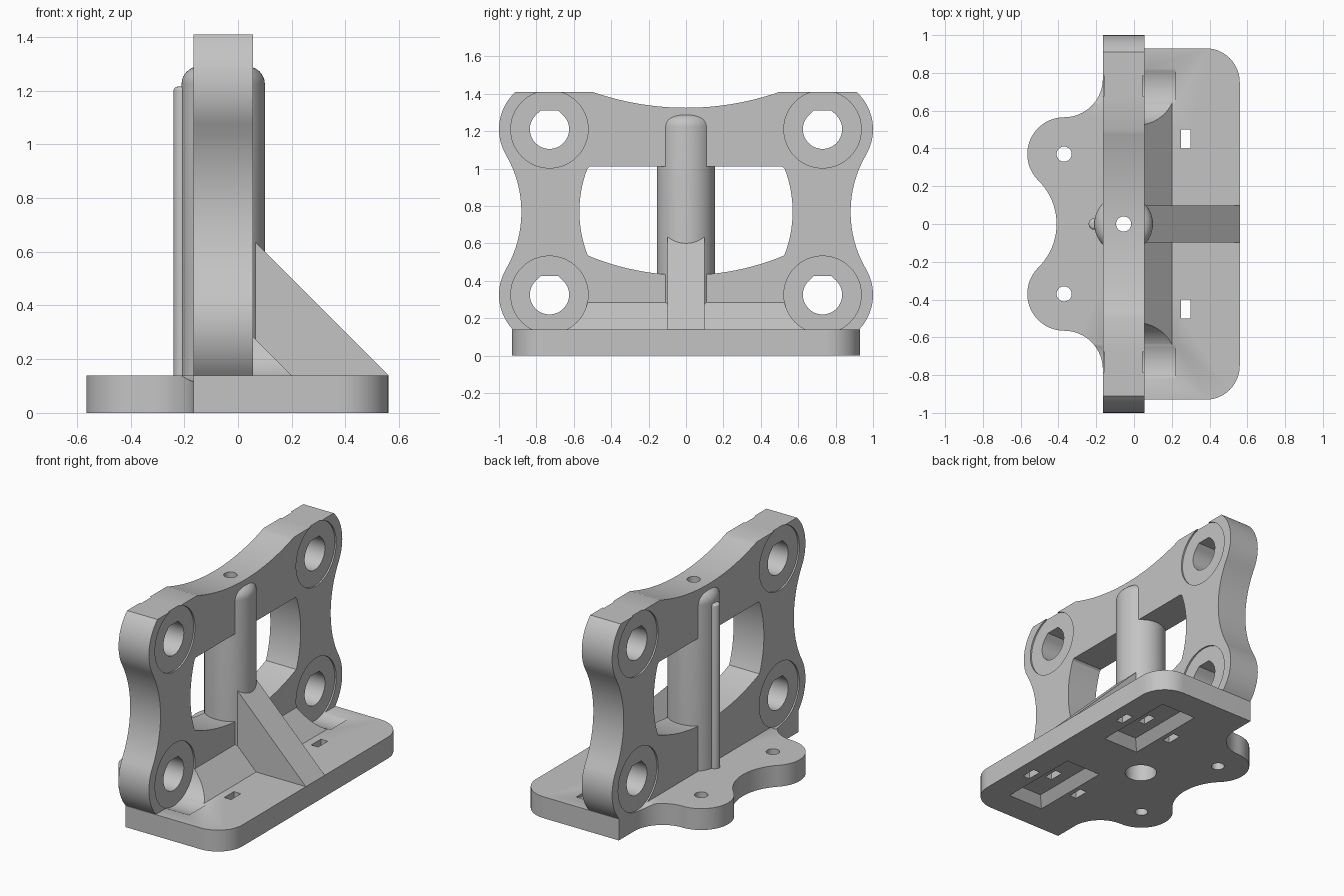
import bpy, bmesh, math

if "Cube" in bpy.data.objects:
    bpy.data.objects.remove(bpy.data.objects["Cube"])

grey = bpy.data.materials.new("plain grey")
grey.use_nodes = True
grey.diffuse_color = (0.55, 0.55, 0.55, 1)
grey.node_tree.nodes["Principled BSDF"].inputs["Base Color"].default_value = grey.diffuse_color

PLACE = {
    "x": lambda p, h: (h, p[0], p[1]),   # profile in (y, z)
    "y": lambda p, h: (p[0], h, p[1]),   # profile in (x, z)
    "z": lambda p, h: (p[1], p[0], h),   # profile in (y, x)
}


def finish(name, bm):
    bmesh.ops.recalc_face_normals(bm, faces=bm.faces[:])
    mesh = bpy.data.meshes.new(name)
    bm.to_mesh(mesh)
    bm.free()
    mesh.materials.append(grey)
    obj = bpy.data.objects.new(name, mesh)
    bpy.context.scene.collection.objects.link(obj)
    return obj


def prism(name, pts, axis, lo, hi, far_pts=None):
    """Extrude a profile along an axis, optionally to a different far profile."""
    bm = bmesh.new()
    a = [bm.verts.new(PLACE[axis](p, lo)) for p in pts]
    b = [bm.verts.new(PLACE[axis](p, hi)) for p in (far_pts or pts)]
    bm.faces.new(a)
    bm.faces.new(b)
    for i in range(len(a)):
        bm.faces.new((a[i - 1], a[i], b[i], b[i - 1]))
    return finish(name, bm)


def lathe(name, profile, x, y, steps=64):
    """Spin an (r, z) profile that starts and ends on the vertical axis."""
    bm = bmesh.new()
    vs = [bm.verts.new((x + r, y, z)) for r, z in profile]
    es = [bm.edges.new(pair) for pair in zip(vs, vs[1:])]
    bmesh.ops.spin(bm, geom=vs + es, cent=(x, y, 0), axis=(0, 0, 1),
                   angle=math.tau, steps=steps)
    bmesh.ops.remove_doubles(bm, verts=bm.verts[:], dist=1e-5)
    return finish(name, bm)


def arc(cx, cy, r, start, end, n=16):
    angles = [math.radians(start + (end - start) * i / n) for i in range(n + 1)]
    return [(cx + r * math.cos(t), cy + r * math.sin(t)) for t in angles]


def circle(cx, cy, r, n=48):
    return arc(cx, cy, r, 0, 360, n)[:-1]


def rect(cx, cy, w, h):
    return [(cx - w, cy - h), (cx + w, cy - h), (cx + w, cy + h), (cx - w, cy + h)]


def mirrored(half):
    return half + [(-a, b) for a, b in reversed(half) if a > 1e-6]


def cut(obj, cutters):
    bpy.context.view_layer.objects.active = obj
    for c in cutters:
        m = obj.modifiers.new("cut", "BOOLEAN")
        m.operation, m.solver, m.object = "DIFFERENCE", "EXACT", c
        bpy.ops.object.modifier_apply(modifier=m.name)


FRONT, BACK = -0.165, 0.055      # faces of the upright plate
AXIS = -0.055                    # column axis
BASE = 0.14                      # base thickness
HOLE_Y, LOW, HIGH = 0.73, 0.325, 1.21

# Base with two rounded ears
base = prism("base", mirrored(
    arc(0, -0.734, 0.324, 90, 44.5)
    + arc(0.37, -0.37, 0.195, 224.5, 360, 24)[1:]
    + arc(0.77, -0.37, 0.205, 180, 90)[1:]
    + [(0.93, FRONT)]
    + arc(0.75, 0.38, 0.18, 0, 90)), "z", 0, BASE)

# Upright plate with four lobed corners
plate = prism("upright_plate", mirrored(
    arc(HOLE_Y, LOW, 0.27, -43.3, 30.3)
    + arc(1.486, 0.7675, 0.606, 210.3, 149.7)[1:]
    + arc(HOLE_Y, HIGH, 0.27, -30.3, 47.8)[1:]
    + arc(0, 2.838, 1.513, -70.7, -90)), "x", FRONT, BACK)

# Central column with rounded top, and the thin rod beside it
column = lathe("column", [(0, 0.05), (0.155, 0.05)]
               + arc(0.09, 1.225, 0.065, 0, 90, 8) + [(0, 1.29)], AXIS, 0)
rod = lathe("thin_rod", [(0, 0.1), (0.03, 0.1)]
            + arc(0.015, 1.2, 0.015, 0, 90, 6) + [(0, 1.215)], -0.21, 0, 32)

# Diagonal brace and low sloped rib behind the plate
brace = prism("brace", [(0.05, 0.1), (0.56, 0.1), (0.56, BASE), (0.05, 0.65)],
              "y", -0.098, 0.098)
rib = prism("rib", [(0.05, 0.1), (0.2, 0.1), (0.2, BASE), (0.05, 0.29)],
            "y", -HOLE_Y, HOLE_Y)

# Cutters
window = prism("window_cutter", mirrored(
    arc(0, 1.795, 1.365, -90, -67.4)
    + arc(-0.066, 0.77, 0.636, -21.7, 21.2)[1:]
    + [(0.515, 1.01)]), "x", -1, 1)
bore = lathe("bore_cutter", [(0, -0.1), (0.097, -0.1), (0.097, 1.2),
                             (0.04, 1.2), (0.04, 1.6), (0, 1.6)], AXIS, 0, 48)
holes, recesses, low_recesses, base_cuts = [], [], [], []
for s in (-1, 1):
    for z in (LOW, HIGH):
        y = s * HOLE_Y
        # teardrop hole with a flat top
        tear = arc(y, z, 0.105, 135, 405, 40) + [(y + 0.048, z + 0.1), (y - 0.048, z + 0.1)]
        holes.append(prism("hole_cutter", tear, "x", -1, 1))
        pair = [prism("recess_cutter", circle(y, z, 0.207, 64), "x", lo, hi)
                for lo, hi in ((BACK - 0.01, 0.22), (-0.33, FRONT + 0.01))]
        recesses += pair
        if z == LOW:
            low_recesses += pair
    # ear hole, tapered underside pocket and its slots
    base_cuts.append(prism("ear_hole_cutter", circle(s * 0.37, -0.37, 0.04, 32), "z", -1, 1))
    base_cuts.append(prism("pocket_cutter", rect(s * 0.46, 0.26, 0.28, 0.13), "z", -0.001, 0.06,
                           rect(s * 0.46, 0.26, 0.23, 0.08)))
    base_cuts.append(prism("through_slot_cutter", rect(s * 0.45, 0.275, 0.05, 0.025), "z", 0.03, 0.3))
    for x in (0.075, 0.455):
        base_cuts.append(prism("blind_slot_cutter", rect(s * 0.45, x, 0.05, 0.025), "z", -0.1, 0.06))

cut(plate, [window, bore] + holes + recesses)
cut(base, [bore] + base_cuts + low_recesses)
cut(column, [bore])
cut(rib, low_recesses)

for c in [window, bore] + holes + recesses + base_cuts:
    bpy.data.objects.remove(c)

# Smooth the round walls, keep the edges sharp
bpy.ops.object.select_all(action="DESELECT")
for obj in (base, plate, column, rod, brace, rib):
    obj.select_set(True)
bpy.context.view_layer.objects.active = plate
bpy.ops.object.shade_smooth_by_angle(angle=math.radians(30))
